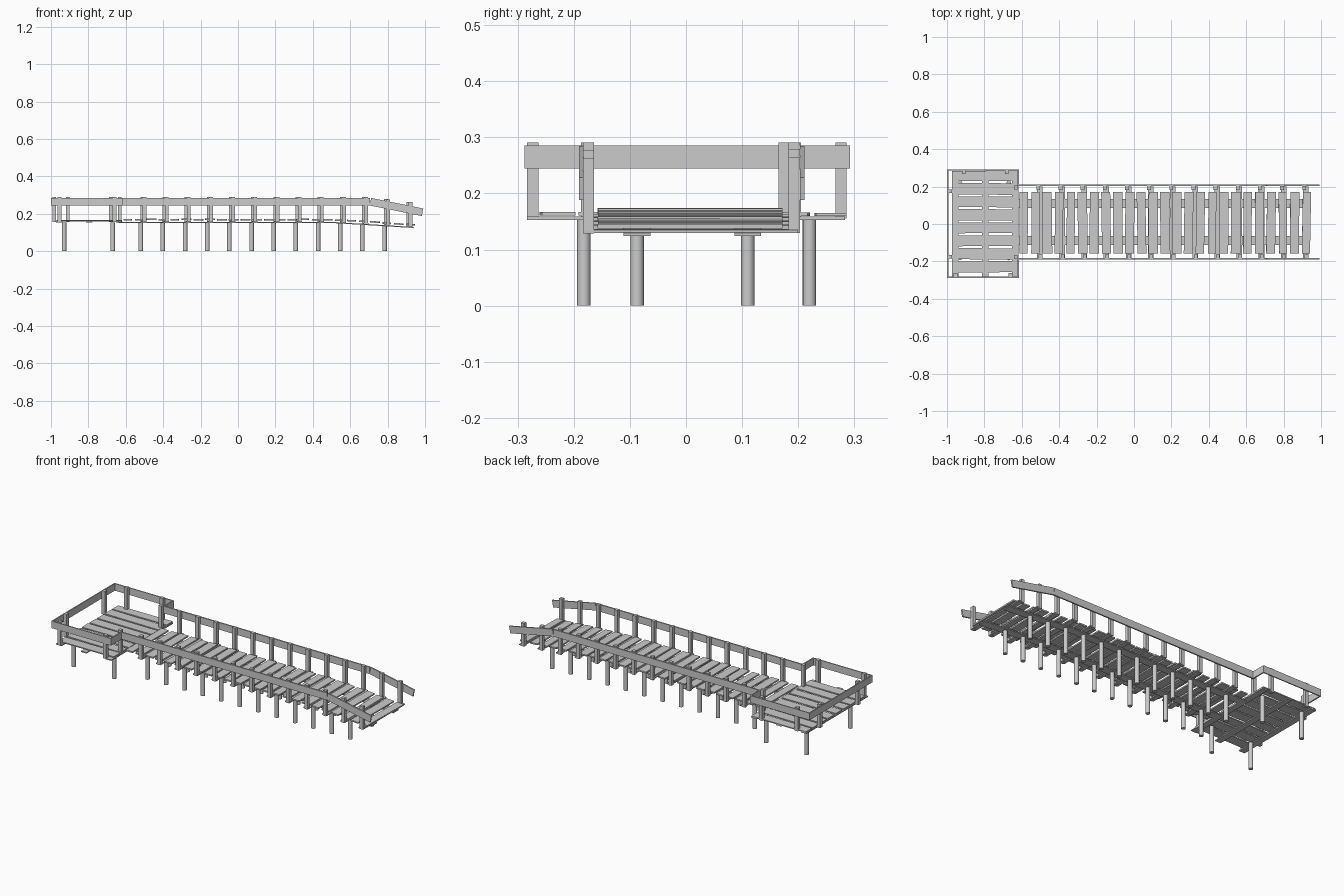
import bpy, bmesh, math, random
from mathutils import Matrix, Vector, Euler

random.seed(4)
cube = bpy.data.objects.get("Cube")
if cube:
    bpy.data.objects.remove(cube)

wood = bpy.data.materials.new("weathered grey")
wood.use_nodes = True
GREY = (0.6, 0.6, 0.6, 1)
wood.diffuse_color = GREY
wood.node_tree.nodes["Principled BSDF"].inputs["Base Color"].default_value = GREY


def add_box(bm, x, y, z, rot=(0, 0, 0)):
    """Box from (low, high) spans, turned about its own centre."""
    spans = (x, y, z)
    mid = Vector([(a + b) / 2 for a, b in spans])
    size = [b - a for a, b in spans] + [1]
    turn = Euler(rot).to_matrix().to_4x4()
    bmesh.ops.create_cube(bm, size=1, matrix=Matrix.Translation(mid) @ turn @ Matrix.Diagonal(size))


def add_pile(bm, x, y, top):
    bmesh.ops.create_cone(bm, cap_ends=True, segments=16, radius1=0.012, radius2=0.012,
                          depth=top, matrix=Matrix.Translation((x, y, top / 2)))


def finish(bm, name, smooth=False):
    mesh = bpy.data.meshes.new(name)
    bm.to_mesh(mesh)
    bm.free()
    mesh.materials.append(wood)
    ob = bpy.data.objects.new(name, mesh)
    bpy.context.collection.objects.link(ob)
    if smooth:
        bpy.ops.object.select_all(action='DESELECT')
        ob.select_set(True)
        bpy.context.view_layer.objects.active = ob
        bpy.ops.object.shade_smooth_by_angle(angle=math.radians(40))


SLOPE = 0.062
RAMP = 0.5
PITCH = 0.1185


def drop(x):
    """How far the shore end of the walkway has sunk at x."""
    return max(0, x - RAMP) * SLOPE


tilt = math.atan(SLOPE)

# Round piles under the platform and the walkway
bm = bmesh.new()
for x in (-0.93, -0.67):
    for y in (-0.182, 0.22):
        add_pile(bm, x, y, 0.154)
for i in range(12):
    x = -0.52 + i * PITCH
    for y in (-0.087, 0.11):
        add_pile(bm, x, y, 0.152 - drop(x))
finish(bm, "piles", smooth=True)

# Flat stringers along the walkway, level then sloping
bm = bmesh.new()
for y in (-0.087, 0.11):
    ys = (y - 0.024, y + 0.024)
    add_box(bm, (-0.64, RAMP), ys, (0.151, 0.157))
    z = 0.151 - drop(0.72)
    add_box(bm, (RAMP, 0.94), ys, (z, z + 0.006), (0, tilt, 0))
finish(bm, "walkway_stringers")

# Cross beams carrying the rail posts
bm = bmesh.new()
for i in range(13):
    x = -0.503 + i * PITCH
    z = 0.156 - drop(x)
    add_box(bm, (x - 0.015, x + 0.015), (-0.182, 0.2), (z, z + 0.006), (0, tilt if x > RAMP else 0, 0))
finish(bm, "walkway_cross_beams")

# Walkway planks, slightly uneven
bm = bmesh.new()
for i in range(25):
    x = -0.59 + i * 0.063
    half = random.uniform(0.021, 0.026)
    z = 0.163 - drop(x) + random.uniform(0, 0.004)
    add_box(bm, (x - half, x + half), (-0.157, 0.172), (z, z + 0.008),
            (0, tilt if x > RAMP else 0, random.uniform(-0.02, 0.02)))
finish(bm, "walkway_planks")

# Platform beams across and planks along
bm = bmesh.new()
for x in (-0.955, -0.795, -0.635):
    add_box(bm, (x - 0.018, x + 0.018), (-0.283, 0.283), (0.153, 0.159))
finish(bm, "platform_beams")
bm = bmesh.new()
for i in range(8):
    y = -0.229 + i * 0.0695
    half = random.uniform(0.027, 0.031)
    z = 0.159 + random.uniform(0, 0.002)
    add_box(bm, (-0.97, -0.62), (y - half, y + half), (z, z + 0.006), (0, 0, random.uniform(-0.012, 0.012)))
finish(bm, "platform_planks")

# Walkway rails with a bent-down shore end
bm = bmesh.new()
for y in (-0.187, 0.207):
    ys = (y - 0.004, y + 0.004)
    add_box(bm, (-0.62, 0.705), ys, (0.244, 0.285))
    add_box(bm, (0.705, 0.99), ys, (0.216, 0.257), (0, 0.2, 0))
finish(bm, "walkway_rails")

# Walkway posts, leaning with the ramp at the end
bm = bmesh.new()
for y, shift in ((-0.174, 0.01), (0.193, -0.002)):
    for i in range(13):
        x = -0.51 + i * PITCH + shift
        top = 0.291 - max(0, x - 0.7) * 0.13
        add_box(bm, (x - 0.01, x + 0.01), (y - 0.01, y + 0.01), (0.155 - drop(x), top))
finish(bm, "walkway_posts")

# Platform rails around three sides and the two short returns
bm = bmesh.new()
height = (0.244, 0.285)
for y in (-0.285, 0.289):
    add_box(bm, (-1, -0.616), (y - 0.003, y + 0.003), height)
add_box(bm, (-1, -0.993), (-0.288, 0.292), height)
add_box(bm, (-0.623, -0.616), (-0.288, -0.183), height)
add_box(bm, (-0.623, -0.616), (0.203, 0.292), height)
finish(bm, "platform_rails")

# Platform posts
bm = bmesh.new()
for x, y in ((-0.955, -0.273), (-0.66, -0.273), (-0.91, 0.276), (-0.68, 0.276),
             (-0.983, -0.175), (-0.983, 0.175), (-0.632, -0.177), (-0.632, 0.195)):
    add_box(bm, (x - 0.01, x + 0.01), (y - 0.01, y + 0.01), (0.155, 0.291))
finish(bm, "platform_posts")
